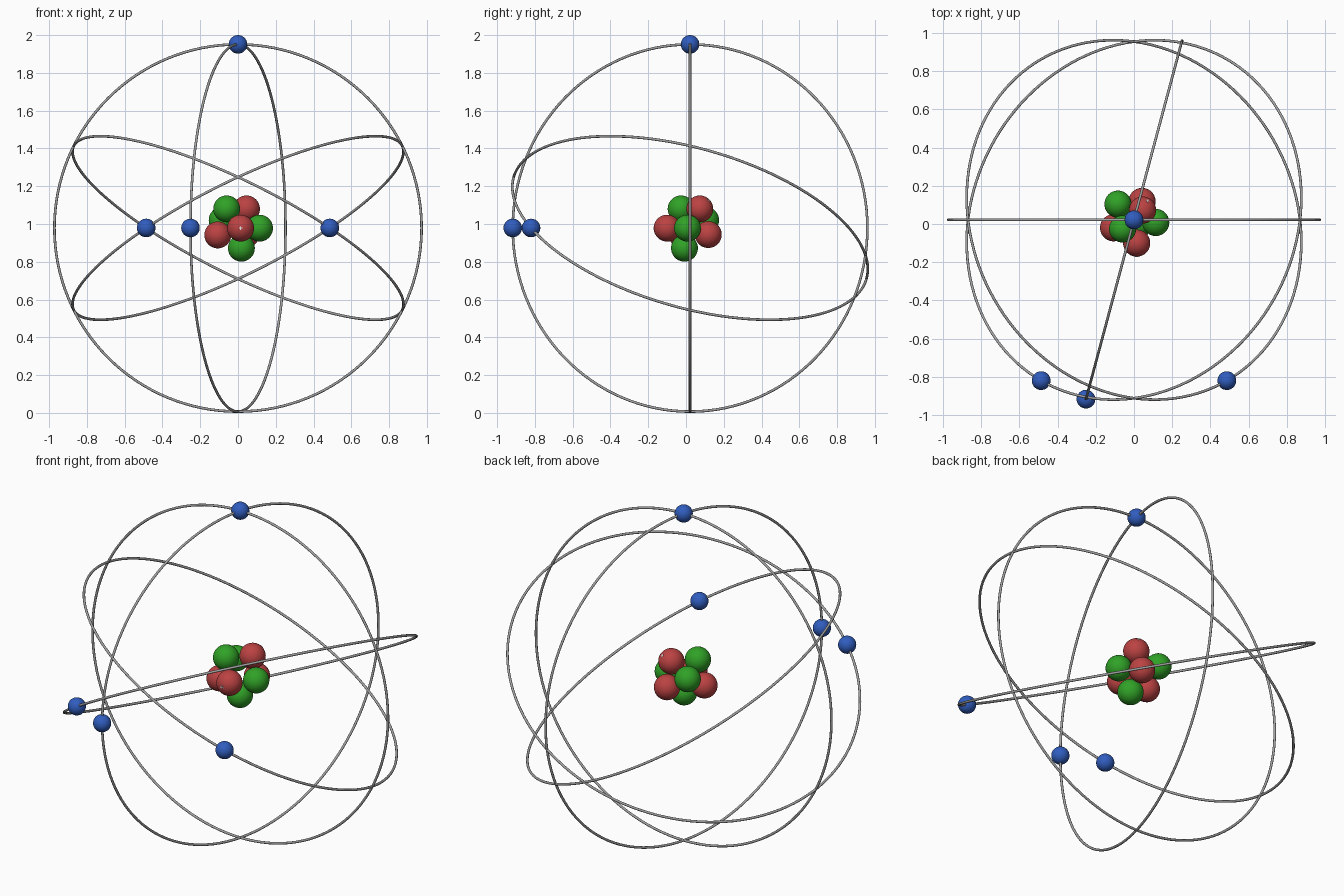
import bpy, math
from mathutils import Vector

if "Cube" in bpy.data.objects:
    bpy.data.objects.remove(bpy.data.objects["Cube"])

CENTRE = Vector((0, 0.0215, 0.979))
RING_R, TUBE_R = 0.972, 0.007


def material(name, rgb):
    m = bpy.data.materials.new(name)
    m.diffuse_color = (*rgb, 1)
    m.use_nodes = True
    m.node_tree.nodes["Principled BSDF"].inputs["Base Color"].default_value = m.diffuse_color
    return m


RED = material("red", (0.50, 0.055, 0.055))
GREEN = material("green", (0.03, 0.36, 0.02))
BLUE = material("blue", (0.03, 0.11, 0.52))
GREY = material("grey", (0.36, 0.36, 0.36))
WHITE = material("white", (0.85, 0.85, 0.85))


def finish(name, mat, smooth=True):
    ob = bpy.context.object
    ob.name = name
    ob.data.materials.append(mat)
    if smooth:
        bpy.ops.object.shade_smooth()
    return ob


def ball(name, pos, radius, mat):
    bpy.ops.mesh.primitive_uv_sphere_add(segments=40, ring_count=24,
                                         radius=radius, location=pos)
    return finish(name, mat)


def ring(name, normal):
    bpy.ops.mesh.primitive_torus_add(
        major_radius=RING_R, minor_radius=TUBE_R, major_segments=128,
        minor_segments=12, location=CENTRE,
        rotation=Vector(normal).to_track_quat('Z', 'Y').to_euler())
    return finish(name, GREY)


def plus_mark(pos, direction):
    # tiny plus plate lying on a proton's surface
    d = Vector(direction).normalized()
    for size in ((0.02, 0.005, 0.003), (0.005, 0.02, 0.003)):
        bpy.ops.mesh.primitive_cube_add(
            size=1, location=Vector(pos) + d * NUCLEON_R,
            rotation=d.to_track_quat('Z', 'Y').to_euler())
        bpy.context.object.scale = size
        finish("plus_mark", WHITE, smooth=False)


# Orbit rings
s15, c15 = math.sin(math.radians(15)), math.cos(math.radians(15))
ring("orbit_front", (0, 1, 0))
ring("orbit_side", (c15, -s15, 0))
for side in (-1, 1):
    ring("orbit_tilted", (side * 0.433, 0.25, 0.866))

# Electrons, one on each orbit
for d in ((0, 0, 1), (-s15, -c15, 0), (0.5, -0.866, 0), (-0.5, -0.866, 0)):
    ball("electron", CENTRE + Vector(d) * RING_R, 0.049, BLUE)

# Nucleus
NUCLEON_R = 0.071
protons = [(0.045, 0.073, 1.08), (-0.107, -0.02, 0.942),
           (0.014, -0.1, 0.978), (0.042, 0.118, 0.944)]
neutrons = [(-0.06, -0.026, 1.08), (0.114, 0.008, 0.978),
            (0.018, -0.008, 0.872), (-0.084, 0.104, 1.02)]
for p in protons:
    ball("proton", p, NUCLEON_R, RED)
for p in neutrons:
    ball("neutron", p, NUCLEON_R, GREEN)

# Plus marks on the exposed protons
plus_mark(protons[2], (0, -1, 0))
plus_mark(protons[0], (0.37, 0.67, 0.64))
